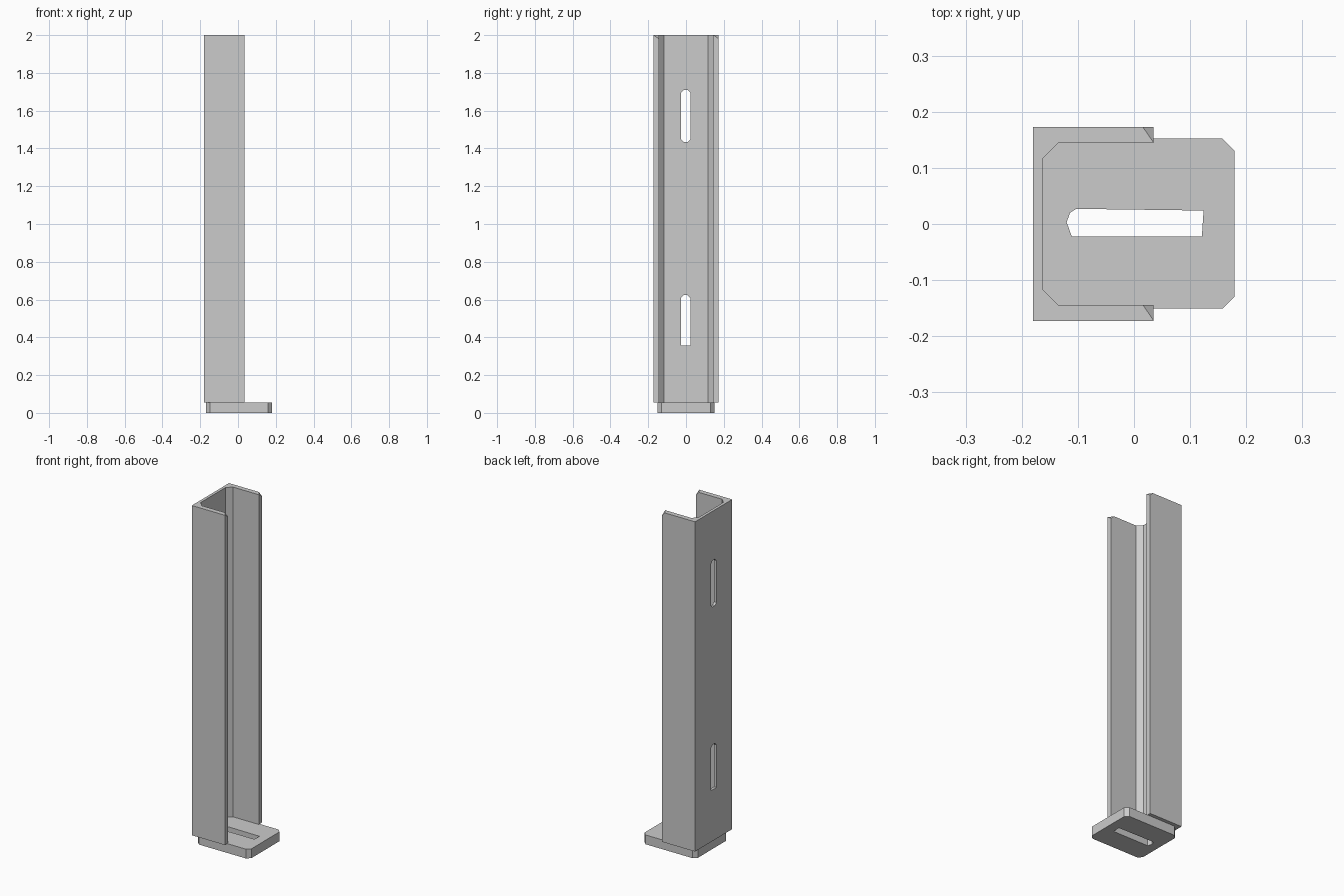
import bpy, bmesh
from mathutils import Vector

if "Cube" in bpy.data.objects:
    bpy.data.objects.remove(bpy.data.objects["Cube"], do_unlink=True)

# One flat grey for the whole bracket
steel = bpy.data.materials.new("plain_grey")
steel.use_nodes = True
grey = (0.6, 0.6, 0.6, 1)
steel.diffuse_color = grey
steel.node_tree.nodes["Principled BSDF"].inputs["Base Color"].default_value = grey


def prism(name, points, sweep):
    """Polygon swept along a vector into a closed solid."""
    bm = bmesh.new()
    face = bm.faces.new([bm.verts.new(p) for p in points])
    moved = bmesh.ops.extrude_face_region(bm, geom=[face])["geom"]
    bmesh.ops.translate(bm, vec=Vector(sweep),
                        verts=[v for v in moved if isinstance(v, bmesh.types.BMVert)])
    if face.is_valid and not all(len(e.link_faces) == 2 for e in face.edges):
        bm.faces.remove(face)
    bmesh.ops.recalc_face_normals(bm, faces=bm.faces)
    mesh = bpy.data.meshes.new(name)
    bm.to_mesh(mesh)
    bm.free()
    mesh.materials.append(steel)
    obj = bpy.data.objects.new(name, mesh)
    bpy.context.collection.objects.link(obj)
    return obj


def cut(obj, cutter):
    """Subtract a cutter, then delete it."""
    cutter.hide_render = True
    mod = obj.modifiers.new("cut", "BOOLEAN")
    mod.operation, mod.solver, mod.object = "DIFFERENCE", "EXACT", cutter
    bpy.context.view_layer.objects.active = obj
    bpy.ops.object.modifier_apply(modifier=mod.name)
    bpy.data.objects.remove(cutter, do_unlink=True)


def chamfered(x0, x1, y0, y1, c0, c1):
    """Rectangle with corners cut by c0 at the x0 end and c1 at the x1 end."""
    return [(x0, y0 + c0), (x0 + c0, y0), (x1 - c1, y0), (x1, y0 + c1),
            (x1, y1 - c1), (x1 - c1, y1), (x0 + c0, y1), (x0, y1 - c0)]


# Upright channel: thin web, thicker flanges, angled inner corners
base_top, top = 0.055, 2.0
back, web, tip = -0.18, -0.163, 0.035
outer, inner, bend = 0.173, 0.144, 0.028
half = [(tip, inner), (web + bend, inner), (web, inner - bend)]
profile = [(back, -outer), (tip, -outer)]
profile += [(x, -y) for x, y in half] + half[::-1]
profile += [(tip, outer), (back, outer)]
channel = prism("upright_channel", [(x, y, base_top) for x, y in profile],
                (0, 0, top - base_top))

# Clipped upper tips of the two flanges
for wide_y in (outer, -inner):
    corner = [(-0.005, 2.02), (0.055, 1.96), (0.055, 2.02)]
    cut(channel, prism("tip_cutter", [(x, wide_y + 0.001, z) for x, z in corner],
                       (0.022, -0.032, 0)))

# Two vertical slots through the web
for z0, z1, c0 in ((1.435, 1.71, 0.013), (0.357, 0.623, 0.001)):
    outline = chamfered(z0, z1, -0.026, 0.023, c0, 0.014)
    cut(channel, prism("web_slot_cutter", [(back - 0.05, y, z) for z, y in outline],
                       (0.12, 0, 0)))

# Foot plate with clipped corners and a long slot
foot = prism("foot_plate", [(x, y, 0) for x, y in
                            chamfered(-0.17, 0.179, -0.151, 0.152, 0.021, 0.021)],
             (0, 0, base_top))
slot = [(-0.12, 0.003), (-0.111, -0.022), (0.121, -0.022),
        (0.124, 0.024), (-0.103, 0.027), (-0.114, 0.02)]
cut(foot, prism("foot_slot_cutter", [(x, y, -0.05) for x, y in slot], (0, 0, 0.2)))
